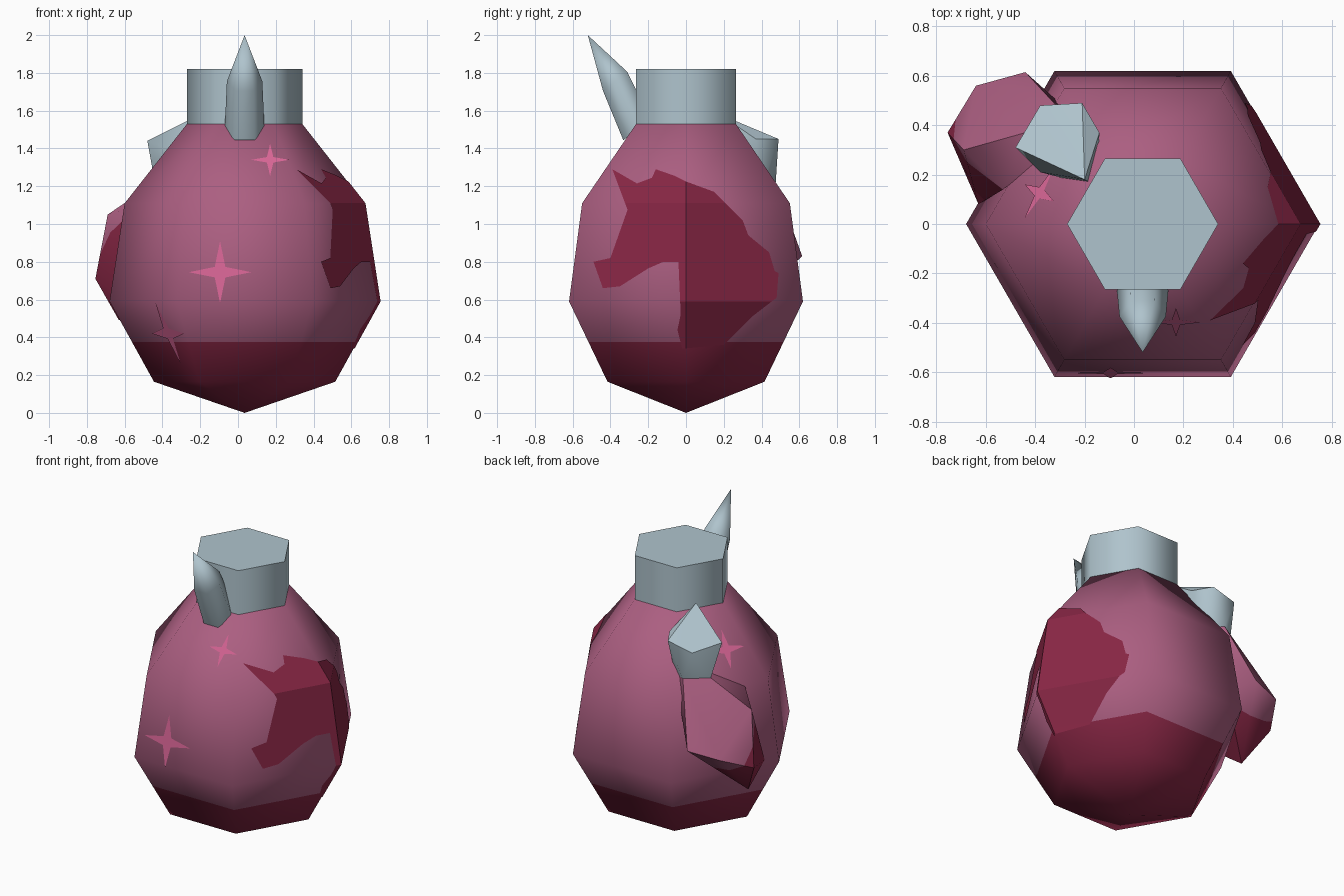
import bpy, bmesh, math
from mathutils import Vector

cube = bpy.data.objects.get("Cube")
if cube:
    bpy.data.objects.remove(cube)

CX = 0.035                      # axis of the flask
PROFILE = [(0, 0), (0.48, 0.165), (0.596, 0.375), (0.715, 0.59), (0.635, 1.11), (0.305, 1.53)]
LIQUID_TOP = 0.375


def material(name, rgb):
    m = bpy.data.materials.new(name)
    m.use_nodes = True
    m.diffuse_color = (*rgb, 1)
    m.node_tree.nodes["Principled BSDF"].inputs["Base Color"].default_value = (*rgb, 1)
    return m


GLASS = material("rose glass", (0.41, 0.114, 0.22))
LIQUID = material("dark crimson", (0.25, 0.02, 0.06))
METAL = material("pale blue grey", (0.43, 0.55, 0.61))
STAR = material("bright pink", (0.68, 0.13, 0.30))


def finish(bm, name, mats, angle=70, fix=True):
    if fix:
        bmesh.ops.recalc_face_normals(bm, faces=bm.faces)
    mesh = bpy.data.meshes.new(name)
    bm.to_mesh(mesh)
    bm.free()
    ob = bpy.data.objects.new(name, mesh)
    bpy.context.collection.objects.link(ob)
    for m in mats:
        mesh.materials.append(m)
    bpy.ops.object.select_all(action='DESELECT')
    ob.select_set(True)
    bpy.context.view_layer.objects.active = ob
    if angle:
        bpy.ops.object.shade_smooth_by_angle(angle=math.radians(angle))
    return ob


def loft(rings):
    """Skin six-sided rings; a ring holding one point closes to a tip."""
    bm = bmesh.new()
    rows = [[bm.verts.new(p) for p in ring] for ring in rings]
    for a, b in zip(rows, rows[1:]):
        for i in range(6):
            j = (i + 1) % 6
            quad = [a[i % len(a)], a[j % len(a)], b[j % len(b)], b[i % len(b)]]
            bm.faces.new(list(dict.fromkeys(quad)))
    for row in (rows[0], rows[-1]):
        if len(row) > 1:
            bm.faces.new(row)
    return bm


def hexagon(center, r, u=Vector((1, 0, 0)), v=Vector((0, 1, 0))):
    if r == 0:
        return [Vector(center)]
    angles = [math.radians(60 * i) for i in range(6)]
    return [Vector(center) + r * (u * math.cos(a) + v * math.sin(a)) for a in angles]


def radius(z):
    for (r0, z0), (r1, z1) in zip(PROFILE, PROFILE[1:]):
        if z <= z1:
            return r0 + (r1 - r0) * (z - z0) / (z1 - z0)
    return PROFILE[-1][0]


# Flask body with liquid at the bottom
bm = loft([hexagon((CX, 0, z), r) for r, z in PROFILE])
for f in bm.faces:
    f.material_index = int(f.calc_center_median().z < LIQUID_TOP)
finish(bm, "flask_body", [GLASS, LIQUID])

# Neck collar
finish(loft([hexagon((CX, 0, z), 0.306) for z in (1.53, 1.82)]), "neck_collar", [METAL])

# Front horn, leaning forward
lean = Vector((0, 0.79, 0.62))
spine = [((CX, -0.26, 1.50), 0.105), ((CX, -0.375, 1.755), 0.094), ((CX, -0.52, 2.0), 0)]
finish(loft([hexagon(c, r, v=lean) for c, r in spine]), "front_horn", [METAL])


def hull(points):
    bm = bmesh.new()
    for p in points:
        bm.verts.new(p)
    res = bmesh.ops.convex_hull(bm, input=bm.verts)
    loose = {v for v in res["geom_interior"] + res["geom_unused"]
             if isinstance(v, bmesh.types.BMVert)}
    bmesh.ops.delete(bm, geom=list(loose), context='VERTS')
    return bm


# Side spout: metal fitting, then a hanging glass bulb
joint = [(-0.44, 0.37, 1.22), (-0.31, 0.475, 1.22), (-0.36, 0.27, 1.2), (-0.2, 0.4, 1.2)]
fitting = [(-0.2, 0.18, 1.58), (-0.48, 0.31, 1.44), (-0.38, 0.48, 1.41), (-0.21, 0.49, 1.45),
           (-0.38, 0.21, 1.4), (-0.14, 0.37, 1.45), (-0.15, 0.15, 1.3)]
finish(hull(joint + fitting), "spout_fitting", [METAL], 45)

bulb = [(-0.755, 0.37, 0.71), (-0.64, 0.56, 0.8), (-0.44, 0.615, 0.83), (-0.69, 0.3, 1.05),
        (-0.53, 0.14, 1.10), (-0.63, 0.08, 0.62), (-0.63, 0.25, 0.49), (-0.35, 0.45, 0.8)]
bm = hull(joint + bulb)
tilt = Vector((0, 1.26, 1))
level = Vector((0, 0, 1.27))
bmesh.ops.bisect_plane(bm, geom=bm.verts[:] + bm.edges[:] + bm.faces[:],
                       plane_co=level, plane_no=tilt)
for f in bm.faces:
    f.material_index = int((f.calc_center_median() - level).dot(tilt) < 0)
finish(bm, "spout_bulb", [GLASS, LIQUID], 45)


def decal(name, outline, place, mat, cut_middle=False):
    """Fill a flat (u, z) outline, cut it at the body creases and lay it on the body."""
    bm = bmesh.new()
    bm.faces.new([bm.verts.new((u, 0, z)) for u, z in outline])
    bmesh.ops.triangulate(bm, faces=bm.faces)
    cuts = [((0, 0, z), (0, 0, 1)) for _, z in PROFILE[1:-1]]
    if cut_middle:
        cuts.append(((0, 0, 0), (1, 0, 0)))
    for co, no in cuts:
        bmesh.ops.bisect_plane(bm, geom=bm.verts[:] + bm.edges[:] + bm.faces[:],
                               plane_co=co, plane_no=no)
    for v in bm.verts:
        v.co = place(v.co.x, v.co.z)
    for f in bm.faces:
        f.normal_update()
        c = f.calc_center_median()
        if f.normal.dot(Vector((c.x - CX, c.y, 0))) < 0:
            f.normal_flip()
    return finish(bm, name, [mat], 0, fix=False)


# Horned horse head silhouette, wrapped over the left corner
head = [(-.39, 1.29), (-.26, 1.215), (-.18, 1.245), (-.20, 1.20), (-.16, 1.19), (-.16, 1.29),
        (-.06, 1.255), (-.07, 1.205), (0, 1.225), (.15, 1.17), (.22, 1.10), (.23, 1.07),
        (.30, 1.02), (.33, .94), (.44, .85), (.47, .75), (.49, .74), (.48, .61), (.35, .51),
        (.15, .38), (.2, .36), (-.02, .34), (-.045, .44), (-.02, .56), (0, .66), (0, .86),
        (-.02, .80), (-.12, .80), (-.2, .765), (-.28, .745), (-.35, .67), (-.44, .66),
        (-.49, .80), (-.4, .82), (-.3, 1.05), (-.27, 1.1), (-.31, 1.2)]
decal("horse_head_emblem", head,
      lambda u, z: Vector((CX + radius(z) - abs(u) * math.tan(math.pi / 6) + 0.005, u, z)),
      LIQUID, True)


# Four-pointed stars on the facets
def star(name, facet, u0, z0, width, height):
    a = math.radians(facet)
    n, t = Vector((math.cos(a), math.sin(a), 0)), Vector((-math.sin(a), math.cos(a), 0))
    outline = []
    for i in range(8):
        k = 0.24 if i % 2 else 1
        b = math.pi * i / 4
        outline.append((u0 + width * k * math.cos(b), z0 + height * k * math.sin(b)))

    def place(u, z):
        p = n * (radius(z) * math.cos(math.pi / 6) + 0.005) + t * u
        return Vector((p.x + CX, p.y, z))
    decal(name, outline, place, STAR)


star("front_star", 270, -0.13, 0.745, 0.165, 0.165)
star("upper_front_star", 270, 0.135, 1.34, 0.10, 0.085)
star("lower_right_star", 210, 0.13, 0.42, 0.17, 0.16)
star("upper_back_star", 150, 0.10, 1.30, 0.12, 0.10)
